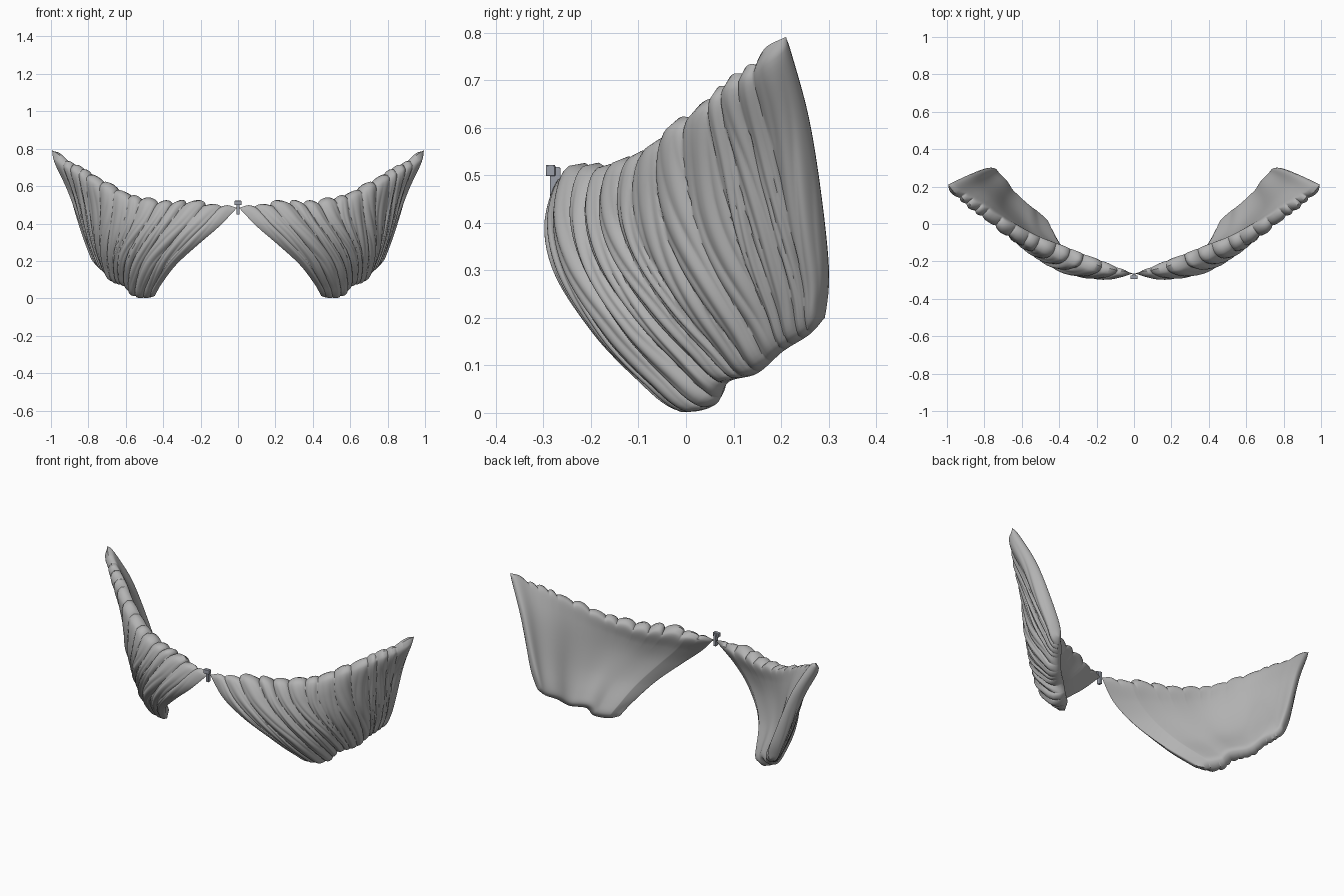
import bpy, bmesh, math, random
from mathutils import Vector

if "Cube" in bpy.data.objects:
    bpy.data.objects.remove(bpy.data.objects["Cube"])

random.seed(11)
NU, NV, FOLDS = 240, 52, 14


def material(name, col):
    m = bpy.data.materials.new(name)
    m.diffuse_color = (*col, 1)
    m.use_nodes = True
    m.node_tree.nodes["Principled BSDF"].inputs["Base Color"].default_value = m.diffuse_color
    return m


grey = material("stone grey", (0.45, 0.45, 0.45))
steel = material("clasp grey", (0.33, 0.35, 0.40))


def curve(pts):
    """Smooth curve through points, sampled by length from 0 to 1."""
    p = [Vector(q) for q in pts]
    p = [2 * p[0] - p[1]] + p + [2 * p[-1] - p[-2]]
    fine = []
    for i in range(1, len(p) - 2):
        a, b, c, d = p[i - 1:i + 3]
        for k in range(24):
            t = k / 24
            fine.append(0.5 * (2 * b + (c - a) * t + (2 * a - 5 * b + 4 * c - d) * t * t
                               + (3 * b - a - 3 * c + d) * t ** 3))
    fine.append(p[-2])
    dist = [0]
    for a, b in zip(fine, fine[1:]):
        dist.append(dist[-1] + (b - a).length)

    def at(t):
        s = min(max(t, 0), 1) * dist[-1]
        lo, hi = 0, len(dist) - 1
        while hi - lo > 1:
            mid = (lo + hi) // 2
            lo, hi = (mid, hi) if dist[mid] <= s else (lo, mid)
        return fine[lo].lerp(fine[hi], (s - dist[lo]) / (dist[hi] - dist[lo]))
    return at


# Four border curves of one half; the hem has broad lobes
hem = curve([(.445, -.02, .012), (.49, .018, .003), (.553, .065, .02), (.585, .09, .065), (.65, .15, .083),
             (.69, .205, .13), (.73, .26, .165), (.752, .292, .20)])
rim = curve([(.004, -.265, .485), (.2, -.222, .505), (.4, -.15, .51), (.57, -.083, .55),
             (.72, .005, .62), (.85, .09, .695), (.93, .15, .74), (.995, .21, .793)])
inner_side = curve([(.445, -.02, .012), (.41, -.09, .075), (.33, -.19, .18), (.21, -.262, .29),
                    (.10, -.285, .385), (.004, -.265, .485)])
outer_side = curve([(.752, .292, .20), (.79, .298, .33), (.885, .262, .6), (.995, .21, .793)])


def sheet(u, v):
    """Patch spanned by the four borders."""
    flat = (hem(0) * (1 - u) + hem(1) * u) * (1 - v) + (rim(0) * (1 - u) + rim(1) * u) * v
    return hem(u) * (1 - v) + rim(u) * v + inner_side(v) * (1 - u) + outer_side(v) * u - flat


# Uneven fold borders across the width
cuts = [0]
for i in range(FOLDS):
    cuts.append(cuts[-1] + random.uniform(.55, 1.45))
cuts = [c / cuts[-1] for c in cuts]
heights = [random.uniform(.55, 1.2) for _ in range(FOLDS)]


def fold(u, v):
    """Rounded folds with sharp creases, split by finer creases."""
    w = u + .012 * math.sin(5 * v + 9 * u) * math.sin(math.pi * u)
    w = min(max(w, 0), .9999)
    i = max(k for k in range(FOLDS) if cuts[k] <= w)
    t = (w - cuts[i]) / (cuts[i + 1] - cuts[i])
    big = heights[i] * math.sin(math.pi * t) ** .6 if 0 < t < 1 else 0
    small = abs(math.sin(math.pi * (2.0 * t + .6 * math.sin(4 * v + i * 2))))
    return .75 * big + .25 * small * math.sin(math.pi * v)


def rounded(t, low, high):
    """Edge profile, 0 at both ends; bigger powers give blunter ends."""
    return math.sqrt(max(0, 1 - abs(2 * t - 1) ** (low if t < .5 else high)))


def make_half():
    base = [[sheet(i / NU, j / NV) for j in range(NV + 1)] for i in range(NU + 1)]
    bm = bmesh.new()
    front, back = [], []
    for i in range(NU + 1):
        frow, brow = [], []
        for j in range(NV + 1):
            u, v = i / NU, j / NV
            du = base[min(i + 1, NU)][j] - base[max(i - 1, 0)][j]
            dv = base[i][min(j + 1, NV)] - base[i][max(j - 1, 0)]
            n = du.cross(dv).normalized()
            f = fold(u, v)
            belly = (.05 - .02 * u) * math.sin(math.pi * u) ** .7 * math.sin(math.pi * v)
            edge = rounded(u, 10, 20) * rounded(v, 14, 16)
            # Scalloped upper ends of the folds
            ends = dv.normalized() * (f - .25) * .036 * v ** 10
            p = base[i][j] + n * belly + ends * min(1, 12 * u, 12 * (1 - u) + .3)
            wide = .5 + .5 * min(1, u * 8)
            a = bm.verts.new(p + n * edge * wide * (.024 + .024 * f))
            frow.append(a)
            if i in (0, NU) or j in (0, NV):
                brow.append(a)
            else:
                # The back is thicker towards the middle and gently waved outside
                wave = .005 * math.sin(26 * u) * u * u
                pad = .03 * math.sin(math.pi * u ** .6) * (.5 + .5 * math.sin(math.pi * (.2 + .6 * v)))
                brow.append(bm.verts.new(p - n * edge * wide * (.028 + wave + pad)))
        front.append(frow)
        back.append(brow)
    for i in range(NU):
        for j in range(NV):
            for g, turn in ((front, 1), (back, -1)):
                q = [g[i][j], g[i + 1][j], g[i + 1][j + 1], g[i][j + 1]]
                if bm.faces.get(q) is None:
                    bm.faces.new(q[::turn])
    bmesh.ops.recalc_face_normals(bm, faces=bm.faces)
    me = bpy.data.meshes.new("folded_drape")
    bm.to_mesh(me)
    bm.free()
    me.materials.append(grey)
    ob = bpy.data.objects.new("folded_drape", me)
    bpy.context.collection.objects.link(ob)
    return ob


def smooth(ob):
    bpy.ops.object.select_all(action='DESELECT')
    ob.select_set(True)
    bpy.context.view_layer.objects.active = ob
    bpy.ops.object.shade_smooth_by_angle(angle=math.radians(50))


drape = make_half()
smooth(drape)
drape.modifiers.new("both sides", 'MIRROR')

# Small clasp joining both halves
for name, loc, size in (("clasp_pin", (0, -.275, .482), (.016, .022, .07)),
                        ("clasp_cap", (0, -.285, .51), (.036, .02, .024))):
    bpy.ops.mesh.primitive_cube_add(size=1, location=loc)
    ob = bpy.context.object
    ob.name = name
    ob.scale = size
    ob.data.materials.append(steel)
    bev = ob.modifiers.new("soft edges", 'BEVEL')
    bev.width = .1
    bev.segments = 2
    smooth(ob)
